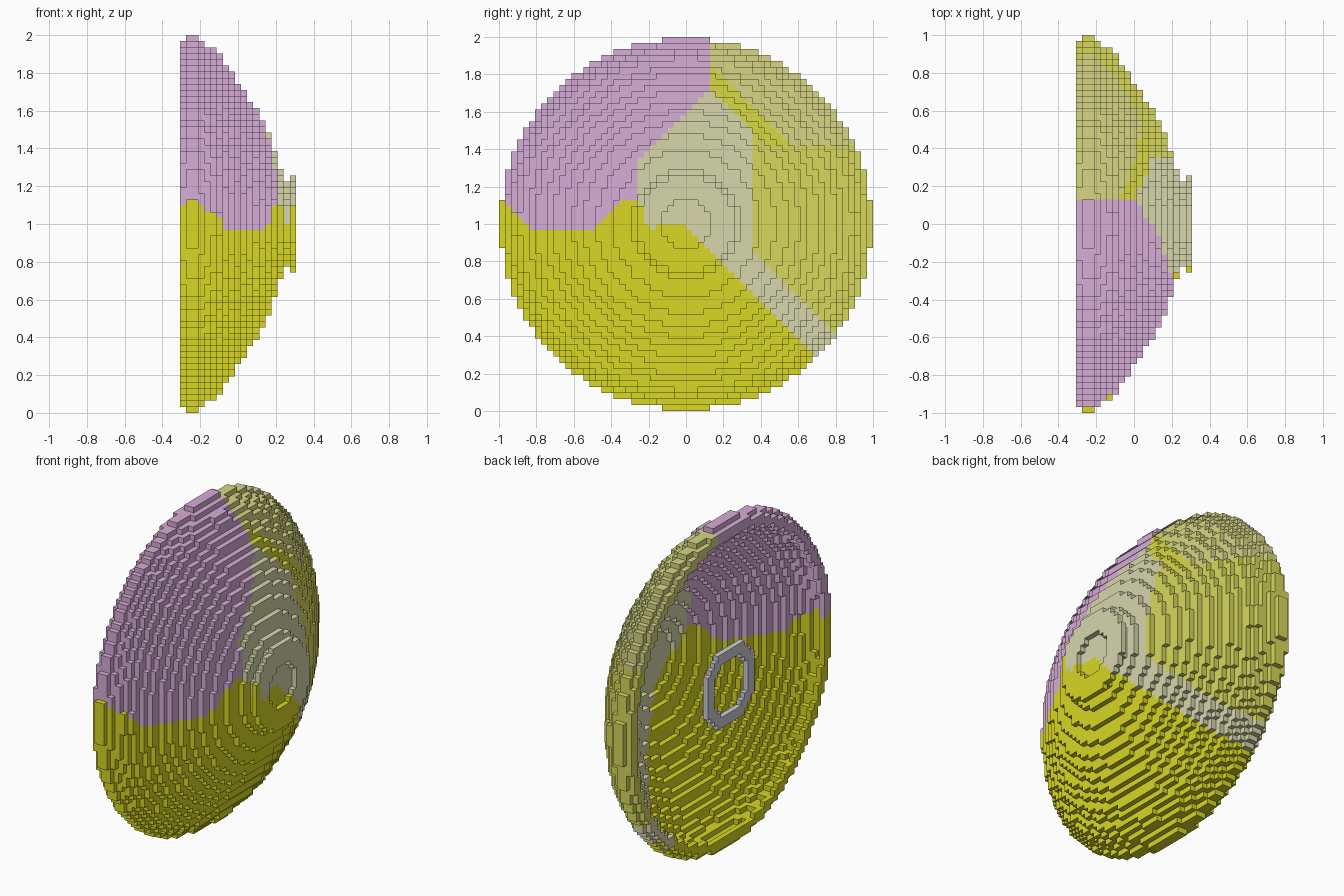
import bpy, bmesh, math

cube = bpy.data.objects.get("Cube")
if cube:
    bpy.data.objects.remove(cube, do_unlink=True)

N = 62               # blocks across the dish
V = 2.0 / N          # block size
LAYERS = 19          # blocks along x


def linear(c):
    c /= 255
    return c / 12.92 if c <= 0.04045 else ((c + 0.055) / 1.055) ** 2.4


def material(name, rgb):
    m = bpy.data.materials.new(name)
    m.use_nodes = True
    col = (*[linear(c) for c in rgb], 1)
    m.diffuse_color = col
    bsdf = m.node_tree.nodes["Principled BSDF"]
    bsdf.inputs["Base Color"].default_value = col
    bsdf.inputs["Roughness"].default_value = 0.8
    return m


MATS = [
    material("yellow", (216, 215, 36)),
    material("lilac", (215, 173, 215)),
    material("beige", (215, 215, 172)),
    material("pale khaki", (215, 215, 132)),
    material("khaki", (216, 216, 92)),
    material("bright khaki", (217, 217, 68)),
    material("grey", (205, 205, 217)),
]

# Painted panels as (y, z) outlines; anything outside them is yellow
PANELS = [
    (1, [(0.125, 2.1), (0.125, 1.735), (-0.26, 1.35), (-0.26, 1.13), (-0.33, 1.13),
         (-0.5, 0.97), (-0.83, 0.97), (-0.97, 1.13), (-1.1, 1.13), (-1.1, 2.1)]),
    (2, [(0.125, 1.735), (0.36, 1.49), (0.36, 0.85), (0.9, 0.32), (0.77, 0.2),
         (0.0, 1.0), (-0.15, 1.0), (-0.19, 0.97), (-0.26, 1.13), (-0.26, 1.35)]),
    (5, [(0.125, 1.86), (0.57, 1.42), (0.43, 1.42), (0.125, 1.735)]),
    (3, [(0.125, 2.1), (1.1, 2.1), (1.1, 1.42), (0.57, 1.42), (0.125, 1.86)]),
    (4, [(0.36, 0.85), (0.36, 1.49), (0.43, 1.42), (1.1, 1.42), (1.1, 0.13)]),
]


def inside(y, z, poly):
    hit = False
    for (y0, z0), (y1, z1) in zip(poly, poly[1:] + poly[:1]):
        if (z0 > z) != (z1 > z) and y < y0 + (z - z0) * (y1 - y0) / (z1 - z0):
            hit = not hit
    return hit


def panel_colour(y, z):
    return next((i for i, poly in PANELS if inside(y, z, poly)), 0)


def annulus(layer, inner, outer):
    """Blocks of one layer whose centres lie between two radii."""
    cells = set()
    for j in range(N):
        for k in range(N):
            r = math.hypot(j + 0.5 - N / 2, k + 0.5 - N / 2)
            if inner <= r <= outer:
                cells.add((layer, j, k))
    return cells


# Corner offsets of each block side, wound outwards
SIDES = {
    (1, 0, 0): [(1, 0, 0), (1, 1, 0), (1, 1, 1), (1, 0, 1)],
    (-1, 0, 0): [(0, 0, 0), (0, 0, 1), (0, 1, 1), (0, 1, 0)],
    (0, 1, 0): [(0, 1, 0), (0, 1, 1), (1, 1, 1), (1, 1, 0)],
    (0, -1, 0): [(0, 0, 0), (1, 0, 0), (1, 0, 1), (0, 0, 1)],
    (0, 0, 1): [(0, 0, 1), (1, 0, 1), (1, 1, 1), (0, 1, 1)],
    (0, 0, -1): [(0, 0, 0), (0, 1, 0), (1, 1, 0), (1, 0, 0)],
}


def build(name, cells, solid, colour=None):
    """Turn blocks into a mesh, keeping only the exposed sides."""
    bm = bmesh.new()
    verts = {}

    def vert(p):
        if p not in verts:
            verts[p] = bm.verts.new(((p[0] - LAYERS / 2) * V, (p[1] - N / 2) * V, p[2] * V))
        return verts[p]

    for c in sorted(cells):
        y, z = (c[1] + 0.5 - N / 2) * V, (c[2] + 0.5) * V
        outer = panel_colour(y, z) if colour is None else colour
        # The beige panel reaches lower on the hollow side
        inner = 2 if outer == 0 and y > -0.26 and y + z > 0.78 else outer
        for d, corners in SIDES.items():
            if tuple(a + b for a, b in zip(c, d)) in solid:
                continue
            f = bm.faces.new([vert(tuple(a + b for a, b in zip(c, o))) for o in corners])
            hollow = d[0] < 0 or d[1] * y + d[2] * (z - 1) < 0
            f.material_index = inner if hollow and c[0] < LAYERS - 1 else outer
    me = bpy.data.meshes.new(name)
    bm.to_mesh(me)
    bm.free()
    for m in MATS:
        me.materials.append(m)
    ob = bpy.data.objects.new(name, me)
    bpy.context.collection.objects.link(ob)
    return ob


# Thin stepped bowl: outer radius of each layer, rim to apex
RADII = [30.1, 30.75, 30.75, 30, 29.4, 28.6, 27.6, 26.2, 25, 23.5,
         22, 20.4, 18.8, 17, 14.8, 12.1, 9.1, 7.0]
bowl = set()
for i, r in enumerate(RADII[:-1]):
    bowl |= annulus(i, min(RADII[i + 1] - 1.0, r - 1.7), r)
bowl |= annulus(len(RADII) - 1, 0, RADII[-1])

# Mounting ring on the convex side, free ring at the centre of the mouth
hub = annulus(18, 4.1, 8.0)
feed = annulus(0, 5.2, 7.45)

solid = bowl | hub | feed
build("dish_bowl", bowl, solid)
build("mounting_ring", hub, solid)
build("feed_ring", feed, solid, 6)
